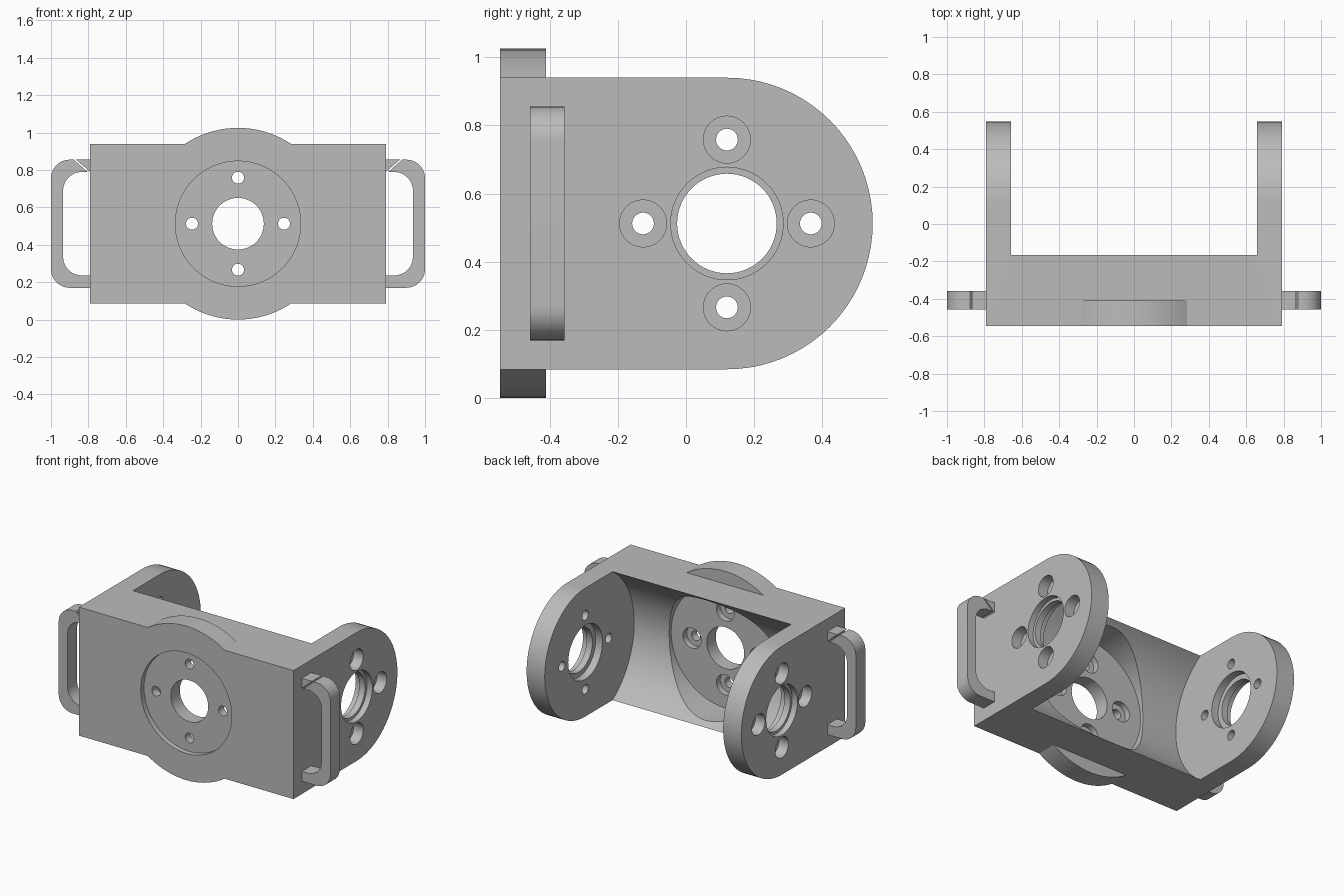
import bpy, bmesh, math
from math import sin, cos, pi
from mathutils import Vector

if "Cube" in bpy.data.objects:
    bpy.data.objects.remove(bpy.data.objects["Cube"], do_unlink=True)

MID = 0.5125            # height of every bore axis
PIVOT = (0.12, MID)     # side bore axis in (y, z)
FACE = (0, MID)         # front bore axis in (x, z)
FRONT = -0.545
HALF, INNER = 0.79, 0.657
BOLT_RING = 0.246

grey = bpy.data.materials.new("light grey metal")
grey.use_nodes = True
COLOUR = (0.5, 0.5, 0.5, 1)
grey.diffuse_color = COLOUR
grey.node_tree.nodes["Principled BSDF"].inputs["Base Color"].default_value = COLOUR


def arc(centre, r, start, end, n):
    steps = [math.radians(start + (end - start) * i / n) for i in range(n + 1)]
    return [(centre[0] + r * cos(a), centre[1] + r * sin(a)) for a in steps]


def prism(name, pts, axis, lo, hi):
    """Extrude a profile along x (pts are y, z) or along y (pts are x, z)."""
    bm = bmesh.new()
    put = (lambda p: (lo, p[0], p[1])) if axis == "x" else (lambda p: (p[0], lo, p[1]))
    face = bm.faces.new([bm.verts.new(put(p)) for p in pts])
    extruded = bmesh.ops.extrude_face_region(bm, geom=[face])["geom"]
    shift = Vector((hi - lo, 0, 0)) if axis == "x" else Vector((0, hi - lo, 0))
    bmesh.ops.translate(bm, vec=shift,
                        verts=[g for g in extruded if isinstance(g, bmesh.types.BMVert)])
    bmesh.ops.recalc_face_normals(bm, faces=bm.faces)
    mesh = bpy.data.meshes.new(name)
    bm.to_mesh(mesh)
    bm.free()
    mesh.materials.append(grey)
    obj = bpy.data.objects.new(name, mesh)
    bpy.context.collection.objects.link(obj)
    return obj


def disc(name, centre, r, axis, lo, hi, n=64):
    return prism(name, arc(centre, r, 0, 360, n)[:-1], axis, lo, hi)


def combine(target, tool, operation):
    bpy.context.view_layer.objects.active = target
    mod = target.modifiers.new("shape", "BOOLEAN")
    mod.operation, mod.solver, mod.object = operation, "EXACT", tool
    bpy.ops.object.modifier_apply(modifier=mod.name)
    bpy.data.objects.remove(tool, do_unlink=True)


def bore(target, centre, r, axis, lo, hi, n=64):
    combine(target, disc("cutter", centre, r, axis, lo, hi, n), "DIFFERENCE")


def bolt_spots(centre):
    return [(centre[0] + BOLT_RING * cos(k * pi / 2),
             centre[1] + BOLT_RING * sin(k * pi / 2)) for k in range(4)]


# Yoke: D-shaped side profile, hollowed by a cylinder between the two arms
radius = 0.4275
profile = [(FRONT, MID - radius)] + arc(PIVOT, radius, -90, 90, 40) + [(FRONT, MID + radius)]
yoke = prism("yoke_bracket", profile, "x", -HALF, HALF)
bore(yoke, PIVOT, 0.514, "x", -INNER, INNER, 96)

# Round front flange with shallow recess, rear pocket and centre bore
combine(yoke, disc("flange", FACE, MID, "y", FRONT, -0.41, 96), "UNION")
bore(yoke, FACE, 0.335, "y", FRONT - 0.1, FRONT + 0.035)
bore(yoke, FACE, 0.4, "y", -0.415, 0)
bore(yoke, FACE, 0.138, "y", -0.8, 0)
for spot in bolt_spots(FACE):
    bore(yoke, spot, 0.032, "y", -0.8, 0, 24)
    bore(yoke, spot, 0.067, "y", -0.455, 0, 32)

# Side arms: stepped bearing bores and counterbored bolt holes
bore(yoke, PIVOT, 0.146, "x", -1.1, 1.1)
for spot in bolt_spots(PIVOT):
    bore(yoke, spot, 0.032, "x", -1.1, 1.1, 24)
for side in (-1, 1):
    def side_bore(centre, r, a, b, n=64):
        bore(yoke, centre, r, "x", min(side * a, side * b), max(side * a, side * b), n)
    side_bore(PIVOT, 0.165, HALF - 0.04, 1.1)
    side_bore(PIVOT, 0.18, 0.5, INNER + 0.05)
    for spot in bolt_spots(PIVOT):
        side_bore(spot, 0.069, HALF - 0.07, 1.1, 32)

# Grab handles: bent bar with a mitred gap near the upper mount
parts = [yoke]
LOW, HIGH, BAR, BEND = 0.17, 0.855, 0.066, 0.1
for side, label in ((1, "left"), (-1, "right")):
    outer = (arc((1 - BEND, LOW + BEND), BEND, -90, 0, 12)
             + arc((1 - BEND, HIGH - BEND), BEND, 0, 90, 12))
    inner = (arc((0.935 - BEND, HIGH - BAR - BEND), BEND, 90, 0, 12)
             + arc((0.935 - BEND, LOW + BAR + BEND), BEND, 0, -90, 12))
    bar = ([(HALF, LOW)] + outer + [(0.878, HIGH), (0.803, HIGH - BAR)]
           + inner + [(HALF, LOW + BAR)])
    stub = [(HALF, HIGH), (0.866, HIGH), (HALF, HIGH - BAR)]
    for name, pts in ((label + "_handle", bar), (label + "_handle_stub", stub)):
        parts.append(prism(name, [(side * x, z) for x, z in pts], "y", -0.457, -0.357))

# Smooth the round walls, keep the machined edges crisp
bpy.ops.object.select_all(action="DESELECT")
for obj in parts:
    obj.select_set(True)
bpy.context.view_layer.objects.active = yoke
bpy.ops.object.shade_smooth_by_angle(angle=math.radians(20))
